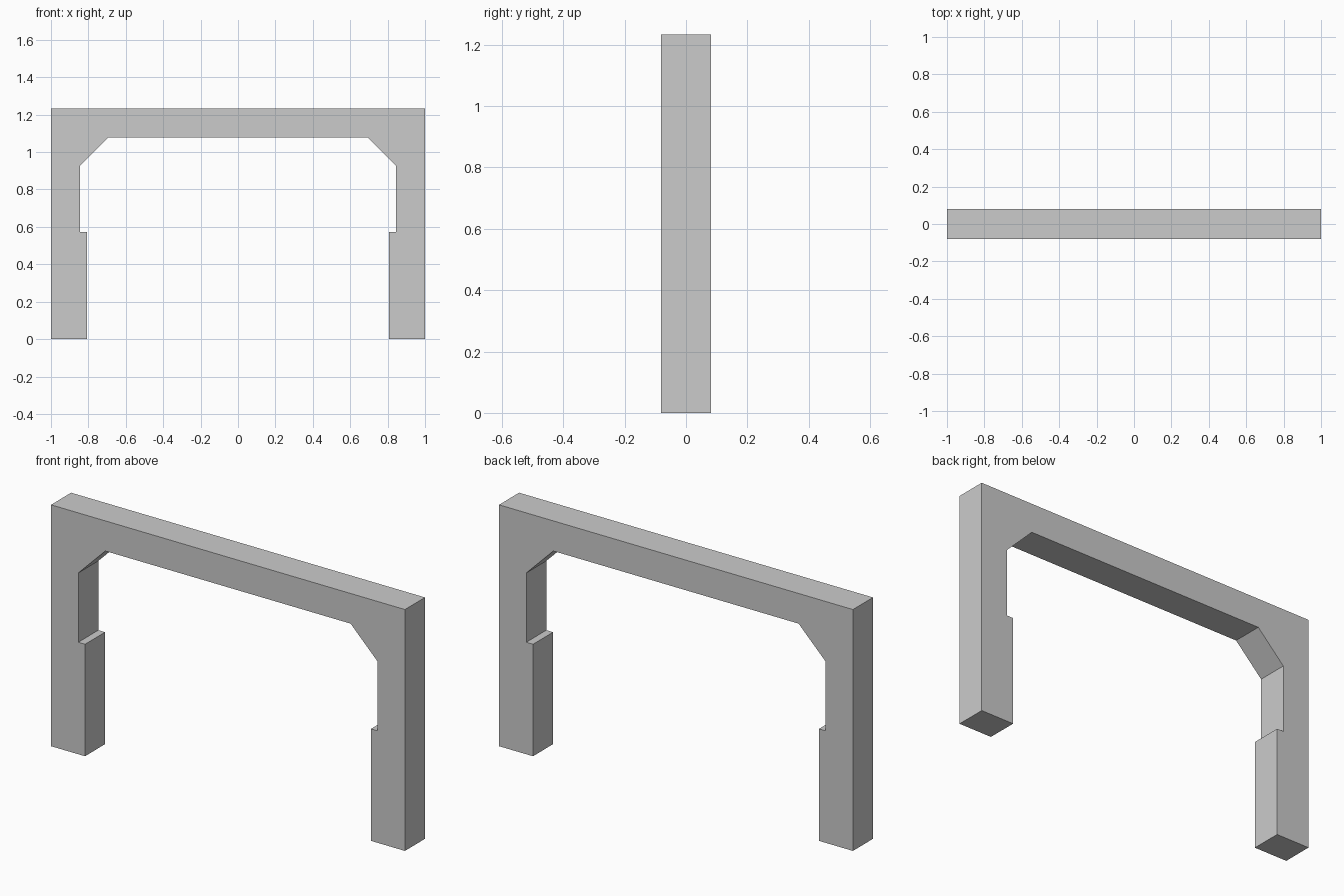
import bpy
import bmesh

if "Cube" in bpy.data.objects:
    bpy.data.objects.remove(bpy.data.objects["Cube"])

HEIGHT = 1.233
HALF_DEPTH = 0.081

# Right half of the inner opening, from the floor up to the lintel
inner = [(0.808, 0), (0.808, 0.572), (0.846, 0.572), (0.846, 0.926), (0.693, 1.079)]

# Full frame outline: outer rectangle, then the opening and its mirror image
outline = [(-1, 0), (-1, HEIGHT), (1, HEIGHT), (1, 0)]
outline += inner + [(-x, z) for x, z in reversed(inner)]

# Door frame: outline extruded through its depth
bm = bmesh.new()
face = bm.faces.new([bm.verts.new((x, -HALF_DEPTH, z)) for x, z in outline])
result = bmesh.ops.extrude_face_region(bm, geom=[face], use_keep_orig=True)
back = [g for g in result["geom"] if isinstance(g, bmesh.types.BMVert)]
bmesh.ops.translate(bm, verts=back, vec=(0, 2 * HALF_DEPTH, 0))
bmesh.ops.recalc_face_normals(bm, faces=bm.faces[:])

mesh = bpy.data.meshes.new("gate_frame")
bm.to_mesh(mesh)
bm.free()
frame = bpy.data.objects.new("gate_frame", mesh)
bpy.context.collection.objects.link(frame)
